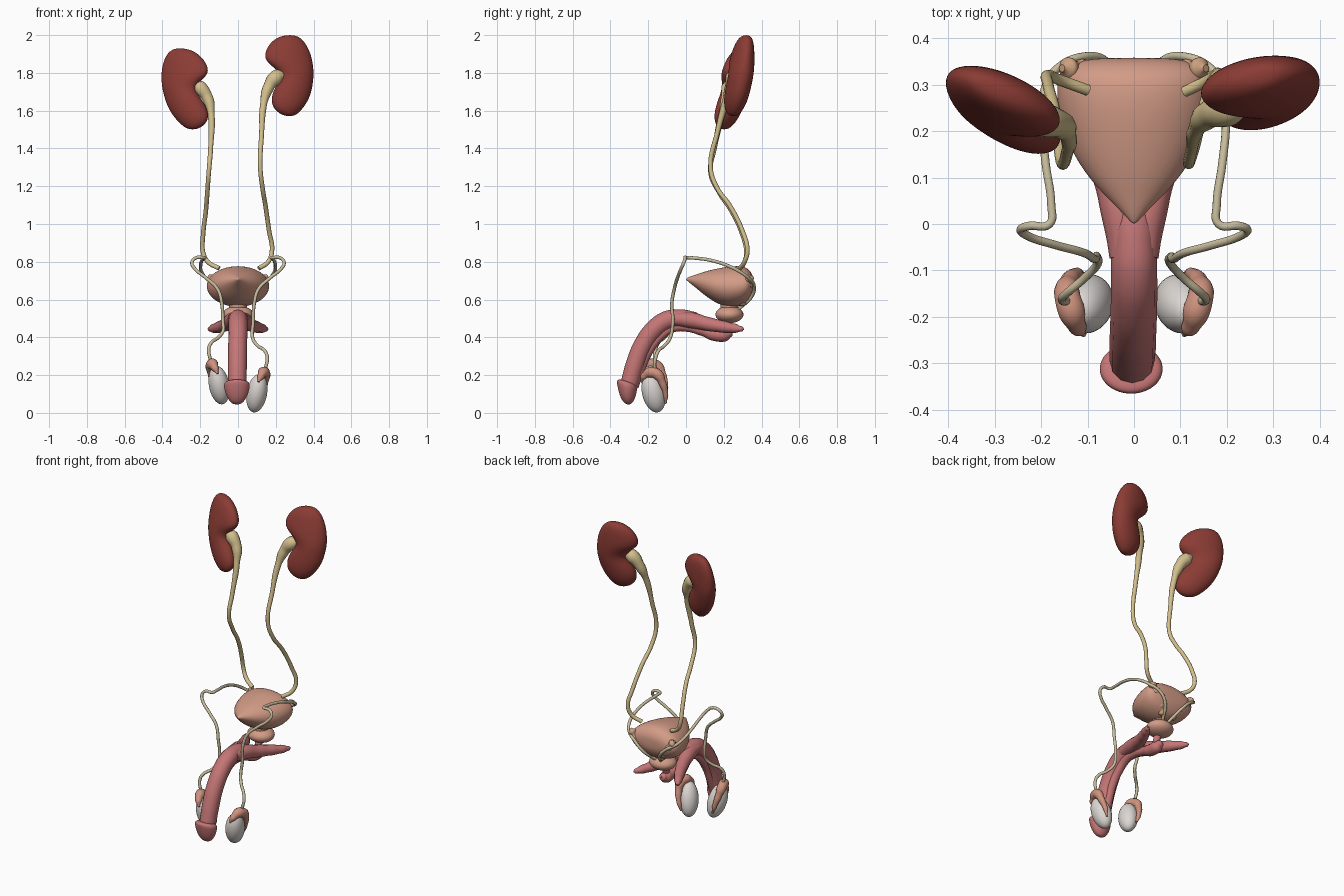
import bpy
import bmesh
from math import cos, sin, pi
from mathutils import Vector

if "Cube" in bpy.data.objects:
    bpy.data.objects.remove(bpy.data.objects["Cube"], do_unlink=True)


def material(name, *rgb):
    m = bpy.data.materials.new(name)
    m.use_nodes = True
    m.diffuse_color = (*rgb, 1)
    m.node_tree.nodes["Principled BSDF"].inputs["Base Color"].default_value = (*rgb, 1)
    return m


KIDNEY = material("dark red", .26, .045, .035)
URETER = material("pale yellow", .66, .53, .27)
DUCT = material("greyish cream", .58, .51, .34)
BLADDER = material("peach", .65, .33, .24)
VESICLE = material("tan", .60, .35, .21)
EPIDIDYMIS = material("salmon", .62, .29, .21)
TESTIS = material("off white", .72, .68, .65)
SHAFT = material("rose", .56, .18, .18)


def finish(obj, name, mat):
    obj.name = name
    obj.data.name = name
    obj.data.materials.clear()
    obj.data.materials.append(mat)
    for p in obj.data.polygons:
        p.use_smooth = True
    return obj


def tube(name, points, mat):
    """Smooth tube through (x, y, z, radius) points."""
    cu = bpy.data.curves.new(name, 'CURVE')
    cu.dimensions = '3D'
    cu.bevel_depth = 1
    cu.bevel_resolution = 4
    cu.resolution_u = 6
    cu.use_fill_caps = True
    sp = cu.splines.new('BEZIER')
    sp.radius_interpolation = 'EASE'
    sp.bezier_points.add(len(points) - 1)
    for bp, (x, y, z, r) in zip(sp.bezier_points, points):
        bp.co = (x, y, z)
        bp.radius = r
        bp.handle_left_type = bp.handle_right_type = 'AUTO'
    obj = bpy.data.objects.new(name, cu)
    bpy.context.collection.objects.link(obj)
    bpy.ops.object.select_all(action='DESELECT')
    bpy.context.view_layer.objects.active = obj
    obj.select_set(True)
    bpy.ops.object.convert(target='MESH')
    return finish(bpy.context.object, name, mat)


def loft(name, rings, mat, sides=16):
    """Skin over elliptical rings given as (centre, half axis, half axis)."""
    bm = bmesh.new()
    loops = []
    for c, u, v in rings:
        c, u, v = Vector(c), Vector(u), Vector(v)
        angles = [2 * pi * i / sides for i in range(sides)]
        loops.append([bm.verts.new(c + u * cos(a) + v * sin(a)) for a in angles])
    for a, b in zip(loops, loops[1:]):
        for i in range(sides):
            j = (i + 1) % sides
            bm.faces.new((a[i], a[j], b[j], b[i]))
    bm.faces.new(loops[0])
    bm.faces.new(loops[-1])
    bmesh.ops.recalc_face_normals(bm, faces=bm.faces)
    me = bpy.data.meshes.new(name)
    bm.to_mesh(me)
    bm.free()
    obj = bpy.data.objects.new(name, me)
    bpy.context.collection.objects.link(obj)
    sub = obj.modifiers.new("smooth", 'SUBSURF')
    sub.levels = sub.render_levels = 2
    return finish(obj, name, mat)


def ellipsoid(name, centre, radii, mat, rotation=(0, 0, 0)):
    bpy.ops.mesh.primitive_uv_sphere_add(segments=32, ring_count=20, location=centre,
                                         rotation=rotation)
    obj = bpy.context.object
    obj.scale = radii
    return finish(obj, name, mat)


# Kidneys: height, inner edge, outer edge, half depth
BEAN = [(2.0, .25, .30, .015), (1.985, .20, .335, .035), (1.95, .16, .365, .05),
        (1.9, .137, .388, .06), (1.86, .145, .397, .066), (1.82, .2, .402, .067),
        (1.78, .225, .402, .067), (1.74, .205, .398, .067), (1.69, .178, .389, .066),
        (1.64, .174, .366, .06), (1.6, .195, .335, .046), (1.57, .245, .30, .02)]


def kidney(name, side, drop, lean, y_mid, slope):
    rings = []
    for z, inner, outer, depth in BEAN:
        dz = z - 1.785
        x = (inner + outer) / 2 + lean * dz
        half = (outer - inner) / 2
        y = y_mid + slope * (x - .28) + .16 * dz
        rings.append(((side * x, y, z - drop), (side * half, slope * half, 0), (0, depth, 0)))
    loft(name, rings, KIDNEY)


kidney("left_kidney", 1, 0, 0, .285, .15)
kidney("right_kidney", -1, .07, .15, .25, .35)

# Ureters, flared where they leave the kidneys
R = .012
tube("left_ureter", [
    (.235, .265, 1.79, .03), (.20, .25, 1.775, .04), (.16, .235, 1.72, .03),
    (.135, .205, 1.63, .018), (.125, .165, 1.48, .013), (.118, .13, 1.3, R),
    (.13, .165, 1.19, R), (.145, .23, 1.1, R), (.165, .30, .96, R),
    (.18, .325, .86, R), (.16, .31, .80, R), (.11, .285, .765, R)], URETER)
tube("right_ureter", [
    (-.23, .235, 1.74, .025), (-.20, .225, 1.72, .038), (-.16, .215, 1.665, .03),
    (-.142, .19, 1.58, .018), (-.145, .15, 1.4, .013), (-.155, .13, 1.27, R),
    (-.163, .18, 1.16, R), (-.17, .24, 1.07, R), (-.185, .30, .94, R),
    (-.185, .32, .85, R), (-.16, .31, .80, R), (-.10, .288, .765, R)], URETER)

# Bladder: depth position, half width, top, bottom
SACK = [(0, .004, .712, .704), (.02, .021, .722, .688), (.06, .063, .736, .655),
        (.1, .1, .75, .62), (.15, .134, .763, .585), (.2, .155, .773, .563),
        (.25, .168, .78, .556), (.3, .171, .779, .568), (.33, .163, .765, .592),
        (.352, .125, .735, .63), (.358, .06, .705, .66)]
loft("bladder", [((0, y, (t + b) / 2), (w, 0, 0), (0, 0, (t - b) / 2))
                 for y, w, t, b in SACK], BLADDER)
ellipsoid("prostate", (0, .23, .521), (.082, .074, .046), BLADDER)
tube("bladder_neck", [(0, .23, .60, .05), (0, .23, .53, .045)], BLADDER)

# Shaft, its underside body with the bulb, and the tip
tube("urethra", [(0, .22, .51, .022), (0, .19, .42, .02)], SHAFT)
tube("shaft", [
    (-.004, -.305, .13, .045), (-.004, -.291, .18, .049), (-.003, -.268, .26, .05),
    (-.002, -.232, .35, .05), (0, -.17, .44, .05), (0, -.1, .49, .05),
    (0, -.03, .501, .047), (0, .04, .493, .042), (0, .09, .482, .02)], SHAFT)
tube("underside_body", [
    (-.004, -.275, .14, .024), (-.003, -.235, .25, .026), (0, -.195, .335, .026),
    (0, -.135, .41, .026), (0, -.07, .452, .026), (0, .01, .455, .026),
    (0, .09, .435, .028), (0, .15, .416, .035), (0, .20, .413, .036),
    (0, .235, .425, .022), (0, .248, .43, .005)], SHAFT)
TIP = [(.168, -.308, .05, .04), (.158, -.312, .07, .056), (.135, -.312, .07, .054),
       (.1, -.312, .061, .046), (.068, -.312, .045, .034), (.045, -.312, .02, .015)]
loft("tip", [((-.006, y, z), (w, 0, 0), (0, d, -.3 * d)) for z, y, w, d in TIP], SHAFT)

# Paired parts; the right testis hangs a little higher
for s, side, lift in ((1, "left", 0), (-1, "right", .043)):
    def mirrored(points, raised=0):
        return [(s * x, y, z + (raised if z < .4 else 0), r) for x, y, z, r in points]

    tube(side + "_crus", mirrored([
        (.018, -.07, .498, .035), (.03, .03, .49, .042), (.055, .11, .472, .037),
        (.09, .19, .457, .032), (.125, .255, .448, .025), (.148, .295, .444, .014),
        (.153, .306, .443, .004)]), SHAFT)

    ellipsoid(side + "_testis", (s * .1, -.172, .104 + lift), (.054, .06, .105), TESTIS,
              (.25, s * .18, 0))

    tube(side + "_epididymis", mirrored([
        (.108, -.238, .165, .006), (.122, -.22, .195, .02), (.135, -.185, .215, .03),
        (.144, -.15, .203, .028), (.14, -.125, .16, .02), (.125, -.108, .10, .014),
        (.11, -.108, .05, .006)], lift), EPIDIDYMIS)

    # Sperm duct: up from the testis, over the bladder's side, down behind it
    d = .009
    tube(side + "_sperm_duct", mirrored([
        (.125, -.13, .15, d), (.145, -.165, .235, d), (.155, -.16, .295, d),
        (.14, -.145, .33, d), (.105, -.115, .355, d), (.078, -.085, .395, d),
        (.08, -.07, .48, d), (.086, -.075, .58, d), (.108, -.062, .655, d),
        (.17, -.045, .715, d), (.23, -.025, .765, d), (.244, -.012, .795, d),
        (.225, -.004, .82, d), (.182, .0, .822, d), (.178, .04, .82, d),
        (.19, .13, .808, d), (.198, .22, .78, d), (.192, .29, .745, d),
        (.165, .335, .71, d), (.11, .36, .675, d), (.06, .35, .62, d),
        (.02, .28, .55, d)], lift), DUCT)

    # Lumpy seminal vesicle running diagonally behind the bladder
    lumps = []
    for i in range(11):
        t = i / 10
        lumps.append((.025 + .13 * t, .285 + .11 * t - .06 * t * t,
                      .57 + .16 * t, .008 if i in (0, 10) else (.024 if i % 2 else .018)))
    tube(side + "_seminal_vesicle", mirrored(lumps), VESICLE)
